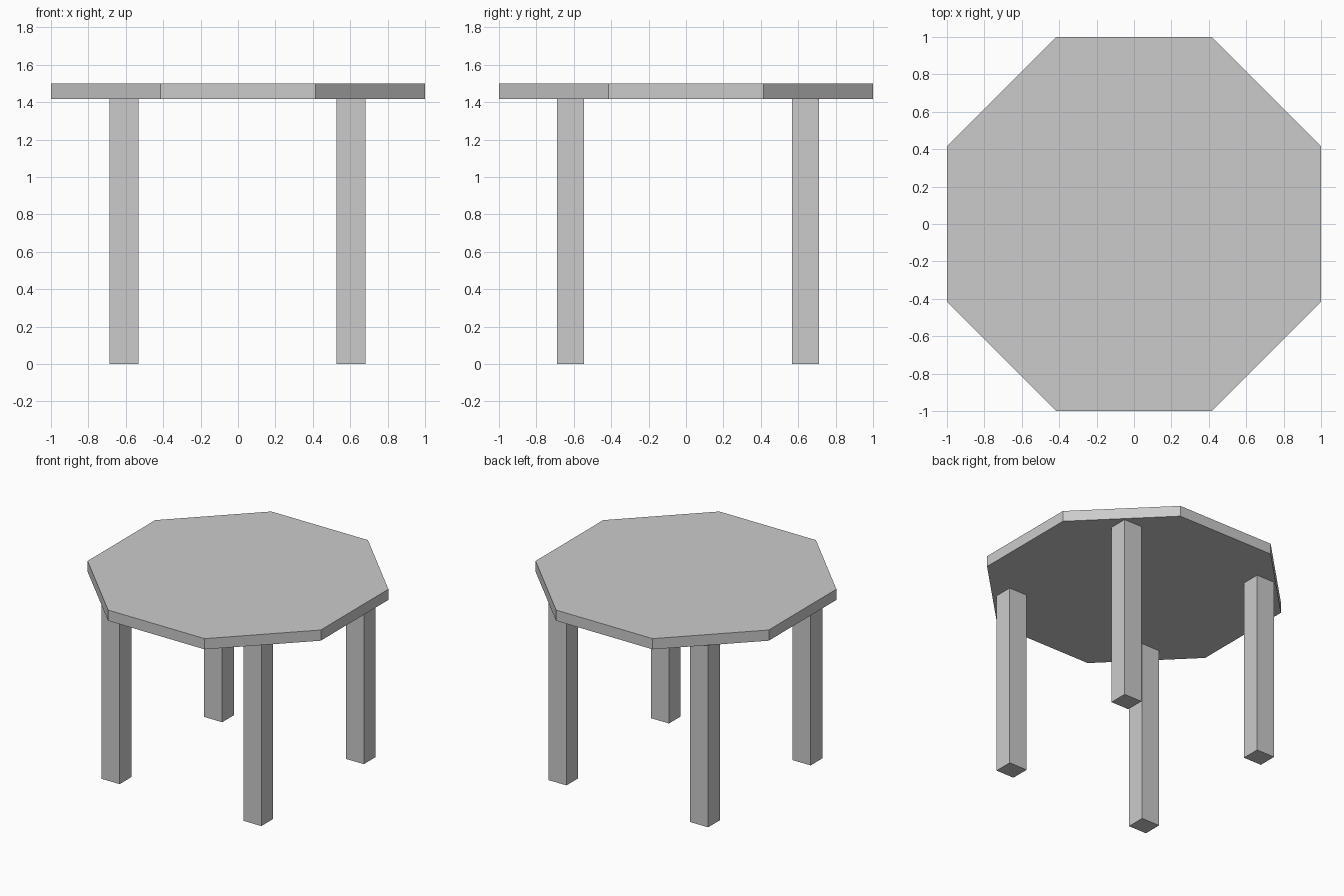
import bpy
from math import cos, pi

if "Cube" in bpy.data.objects:
    bpy.data.objects.remove(bpy.data.objects["Cube"])

TOP, UNDER = 1.5, 1.417

# Octagonal tabletop, flat sides facing the axes
bpy.ops.mesh.primitive_cylinder_add(
    vertices=8, radius=1 / cos(pi / 8), depth=TOP - UNDER,
    location=(0, 0, (TOP + UNDER) / 2), rotation=(0, 0, pi / 8))
bpy.context.object.name = "tabletop"
bpy.ops.object.transform_apply(location=False, rotation=True, scale=True)


def add_leg(name, x, y):
    bpy.ops.mesh.primitive_cube_add(size=1, location=(x, y, UNDER / 2))
    leg = bpy.context.object
    leg.name = name
    leg.scale = (0.155, 0.144, UNDER)
    bpy.ops.object.transform_apply(location=False, rotation=False, scale=True)


# Four square legs
for side, x in (("left", -0.61), ("right", 0.605)):
    for end, y in (("front", -0.617), ("back", 0.639)):
        add_leg(f"{end}_{side}_leg", x, y)
